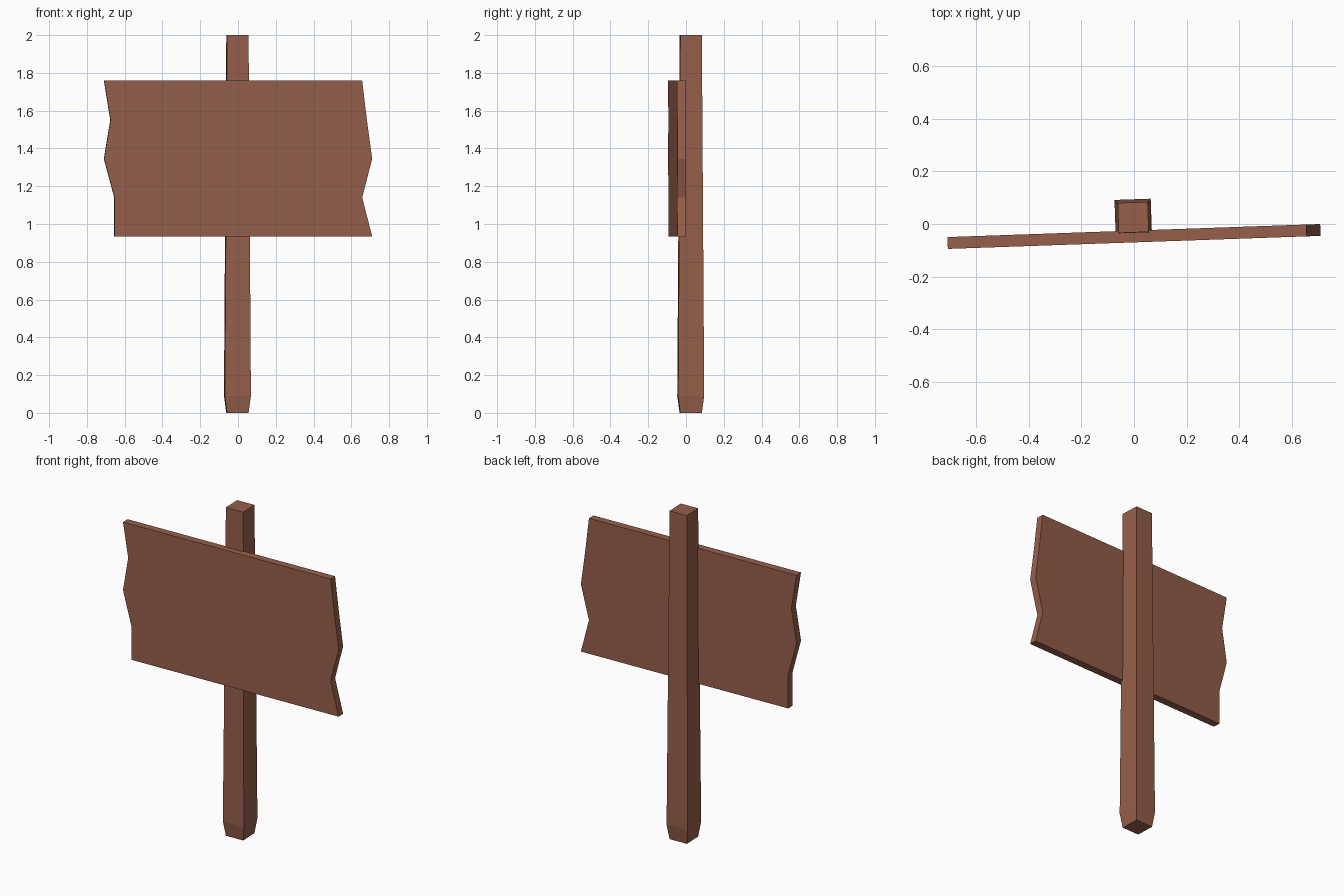
import bpy, bmesh
from math import radians
from mathutils import Matrix

cube = bpy.data.objects.get("Cube")
if cube:
    bpy.data.objects.remove(cube, do_unlink=True)

wood = bpy.data.materials.new("reddish brown wood")
wood.use_nodes = True
colour = (0.305, 0.114, 0.07, 1)
wood.diffuse_color = colour
wood.node_tree.nodes["Principled BSDF"].inputs["Base Color"].default_value = colour

TURN = Matrix.Rotation(radians(2), 4, 'Z')


def loft(name, rings, location):
    """Join matching rings of points into a closed solid, turned slightly."""
    bm = bmesh.new()
    loops = [[bm.verts.new(p) for p in ring] for ring in rings]
    n = len(loops[0])
    for a, b in zip(loops, loops[1:]):
        for i in range(n):
            j = (i + 1) % n
            bm.faces.new((a[i], a[j], b[j], b[i]))
    bm.faces.new(loops[0][::-1])
    bm.faces.new(loops[-1])
    bmesh.ops.recalc_face_normals(bm, faces=bm.faces)
    bm.transform(Matrix.Translation(location) @ TURN)
    mesh = bpy.data.meshes.new(name)
    bm.to_mesh(mesh)
    bm.free()
    mesh.materials.append(wood)
    obj = bpy.data.objects.new(name, mesh)
    bpy.context.collection.objects.link(obj)
    return obj


# Square post: chamfered foot, gentle taper to the top
corners = [(-1, -1), (1, -1), (1, 1), (-1, 1)]
post_sections = [(0, 0.057), (0.09, 0.069), (2, 0.057)]
loft("post", [[(x * h, y * h, z) for x, y in corners] for z, h in post_sections],
     (-0.003, 0.025, 0))

# Sign board with broken, zigzag ends
heights = [1.76, 1.55, 1.345, 1.14, 0.935]
left_end = [0.657, 0.682, 0.71, 0.657, 0.71]
right_end = [-0.71, -0.676, -0.71, -0.655, -0.655]
outline = list(zip(left_end, heights)) + list(zip(right_end, heights))[::-1]
loft("sign_board", [[(x, y, z) for x, z in outline] for y in (-0.0225, 0.0225)],
     (0, -0.0475, 0))
